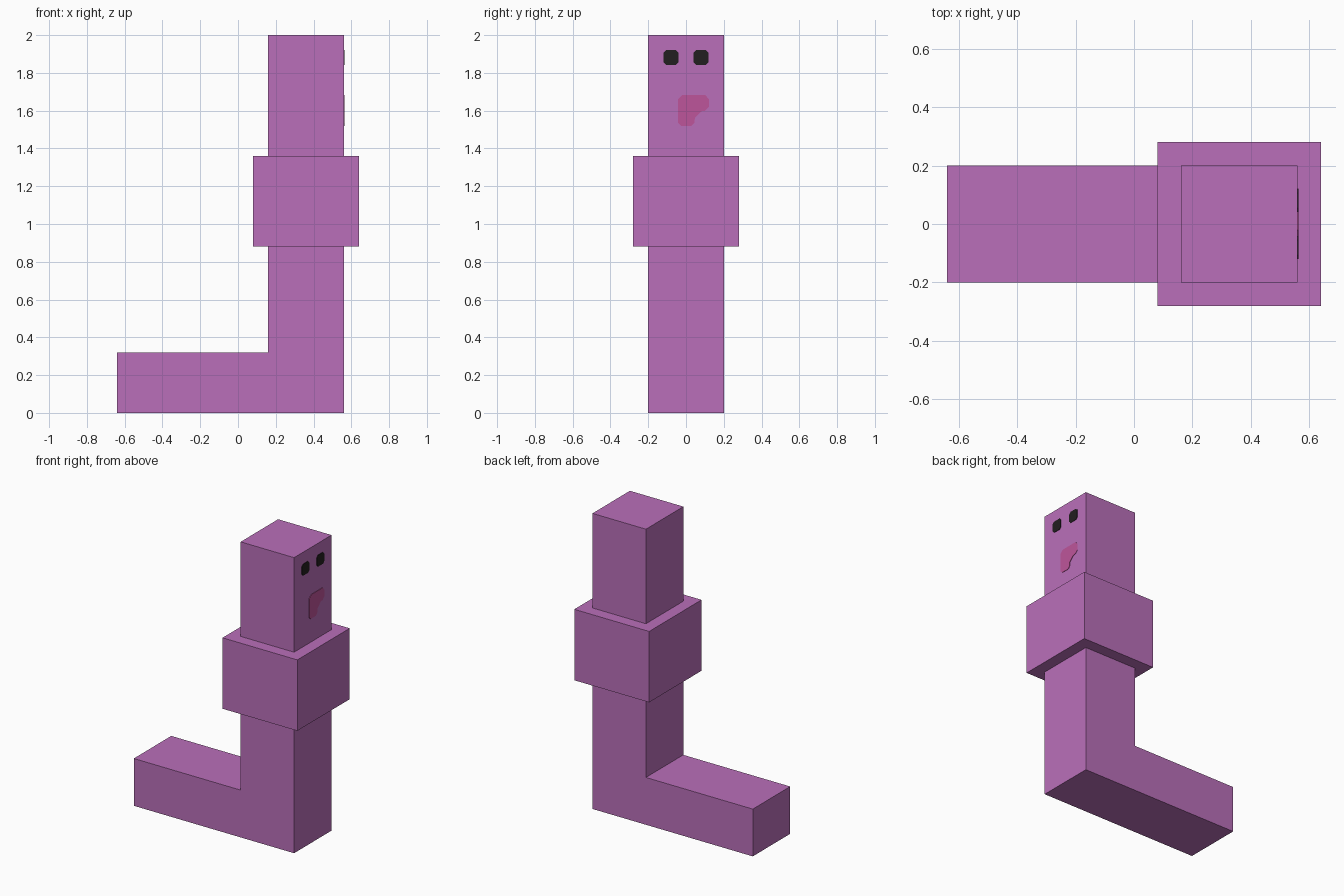
import bpy
import bmesh
from mathutils import Vector

if "Cube" in bpy.data.objects:
    bpy.data.objects.remove(bpy.data.objects["Cube"], do_unlink=True)


def make_material(name, rgb):
    mat = bpy.data.materials.new(name)
    mat.use_nodes = True
    colour = (*rgb, 1)
    mat.diffuse_color = colour
    mat.node_tree.nodes["Principled BSDF"].inputs["Base Color"].default_value = colour
    return mat


purple = make_material("purple", (0.491, 0.159, 0.491))
black = make_material("black", (0.016, 0.013, 0.014))
pink = make_material("pink", (0.515, 0.091, 0.328))


def extrude_profile(name, points, depth, mat):
    """Fill a closed outline and extrude it along the depth vector."""
    bm = bmesh.new()
    face = bm.faces.new([bm.verts.new(p) for p in points])
    result = bmesh.ops.extrude_face_region(bm, geom=[face])
    moved = [v for v in result["geom"] if isinstance(v, bmesh.types.BMVert)]
    bmesh.ops.translate(bm, verts=moved, vec=Vector(depth))
    bmesh.ops.recalc_face_normals(bm, faces=bm.faces)
    mesh = bpy.data.meshes.new(name)
    bm.to_mesh(mesh)
    bm.free()
    mesh.materials.append(mat)
    obj = bpy.data.objects.new(name, mesh)
    bpy.context.collection.objects.link(obj)
    return obj


def block(name, half, bottom, top):
    """Square block around the neck axis."""
    corners = [(AXIS - half, -half, bottom), (AXIS + half, -half, bottom),
               (AXIS + half, half, bottom), (AXIS - half, half, bottom)]
    return extrude_profile(name, corners, (0, 0, top - bottom), purple)


def face_plate(name, outline, mat):
    """Thin plate on the face side, outlined in y and z."""
    return extrude_profile(name, [(FACE_X - 0.002, y, z) for y, z in outline],
                           (0.005, 0, 0), mat)


AXIS = 0.36
HALF = 0.2
FACE_X = AXIS + HALF

# L-shaped body: tail lying along the ground and upright trunk
back, front = AXIS - HALF, AXIS + HALF
profile = [(-0.64, 0), (front, 0), (front, 0.88), (back, 0.88),
           (back, 0.32), (-0.64, 0.32)]
extrude_profile("body", [(x, -HALF, z) for x, z in profile], (0, 2 * HALF, 0), purple)

# Wide collar and head
block("collar", 0.28, 0.88, 1.36)
block("head", HALF, 1.36, 2.0)

# Eyes: squares with clipped corners
r, c = 0.039, 0.026
for name, y in (("right_eye", -0.08), ("left_eye", 0.08)):
    octagon = [(-r, -c), (-c, -r), (c, -r), (r, -c),
               (r, c), (c, r), (-c, r), (-r, c)]
    face_plate(name, [(y + dy, 1.882 + dz) for dy, dz in octagon], black)

# Crooked mouth: a bar with a short leg, corners clipped
mouth = [(-0.042, 1.535), (-0.027, 1.52), (0.03, 1.52), (0.045, 1.537),
         (0.047, 1.562), (0.08, 1.596), (0.102, 1.6), (0.121, 1.62),
         (0.121, 1.662), (0.102, 1.682), (-0.02, 1.682), (-0.042, 1.662)]
face_plate("mouth", mouth, pink)
